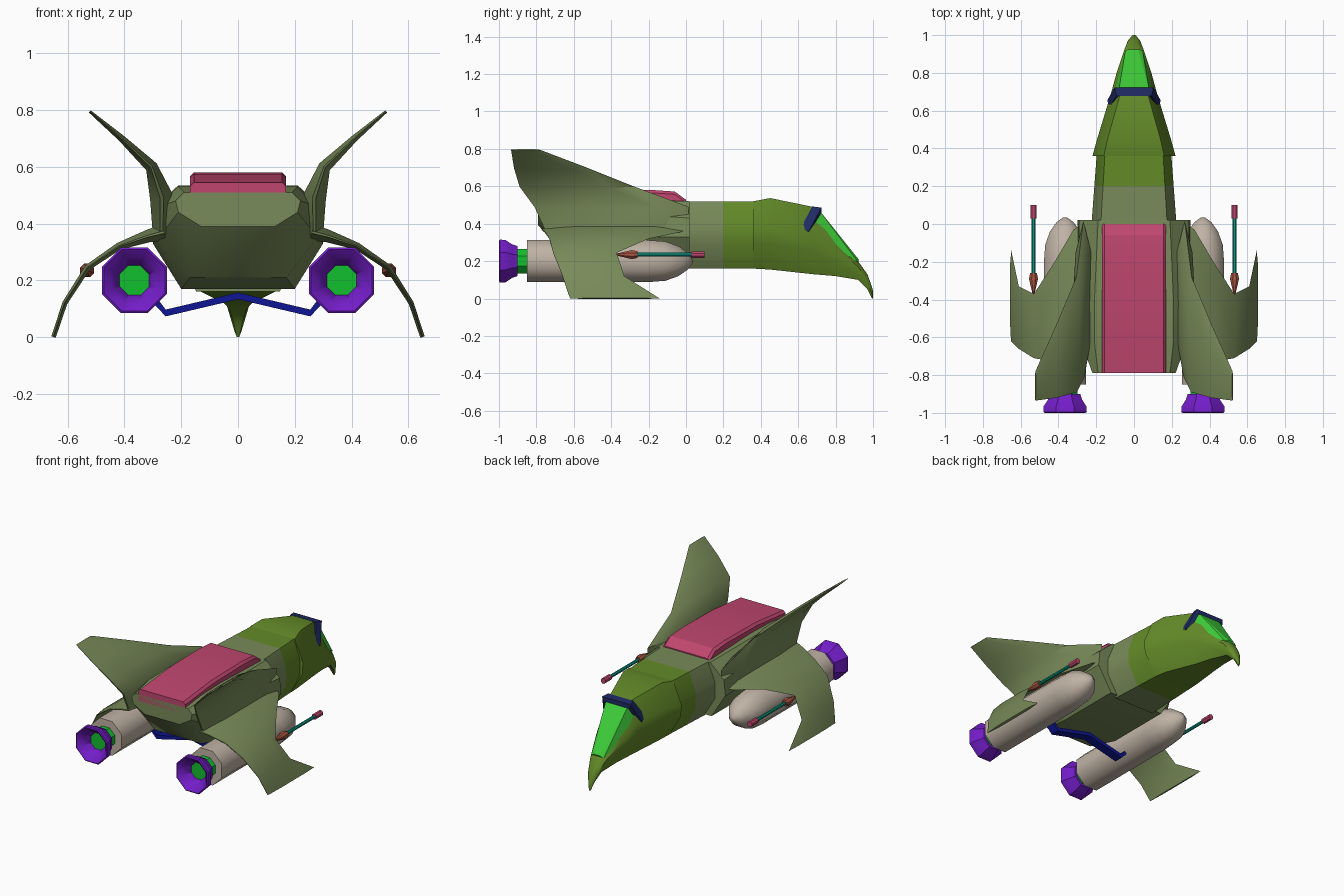
import bpy, bmesh, math
from mathutils import Vector

if "Cube" in bpy.data.objects:
    bpy.data.objects.remove(bpy.data.objects["Cube"])


def mat(name, r, g, b):
    m = bpy.data.materials.new(name)
    m.diffuse_color = [(c / 255) ** 2.2 for c in (r, g, b)] + [1]
    m.use_nodes = True
    m.node_tree.nodes["Principled BSDF"].inputs["Base Color"].default_value = m.diffuse_color
    return m


HULL = mat("hull_green", 120, 138, 90)
OLIVE = mat("olive", 100, 138, 45)
PINK = mat("pink", 190, 72, 110)
PURPLE = mat("purple", 115, 35, 200)
GREEN = mat("green", 25, 190, 50)
NAVY = mat("navy", 22, 28, 145)
FRAME = mat("frame_blue", 36, 46, 100)
BEIGE = mat("beige", 190, 177, 163)
TEAL = mat("teal", 20, 150, 130)
BROWN = mat("brown", 165, 85, 65)
GLASS = mat("canopy_green", 65, 205, 60)


def finish(name, bm, m, angle=35):
    bmesh.ops.remove_doubles(bm, verts=bm.verts, dist=0.0005)
    bmesh.ops.recalc_face_normals(bm, faces=bm.faces)
    me = bpy.data.meshes.new(name)
    bm.to_mesh(me)
    bm.free()
    me.materials.append(m)
    if angle:
        me.polygons.foreach_set("use_smooth", [True] * len(me.polygons))
        me.set_sharp_from_angle(angle=math.radians(angle))
    ob = bpy.data.objects.new(name, me)
    bpy.context.collection.objects.link(ob)
    return ob


def loft(name, rings, m, angle=35, closed=False):
    bm = bmesh.new()
    vs = [[bm.verts.new(p) for p in r] for r in rings]
    n = len(vs[0])
    pairs = list(zip(vs, vs[1:])) + ([(vs[-1], vs[0])] if closed else [])
    for a, b in pairs:
        for i in range(n):
            j = (i + 1) % n
            bm.faces.new((a[i], a[j], b[j], b[i]))
    if not closed:
        bm.faces.new(vs[0])
        bm.faces.new(vs[-1])
    return finish(name, bm, m, angle)


def body(name, sections, m, angle=35):
    """Loft of left-right symmetric sections: (y, half outline from top down)."""
    rings = []
    for y, half in sections:
        rings.append([(x, y, z) for x, z in half] + [(-x, y, z) for x, z in reversed(half)])
    return loft(name, rings, m, angle)


def lathe(name, x, z, profile, m, n=8, angle=35, closed=False):
    """Octagonal turned part along y; the profile is (y, distance to the flats)."""
    k = 1 / math.cos(math.pi / n)
    rings = [[(x + r * k * math.cos((i + .5) * math.tau / n), y,
               z + r * k * math.sin((i + .5) * math.tau / n)) for i in range(n)] for y, r in profile]
    return loft(name, rings, m, angle, closed)


def blade(name, side, sections, m):
    """Wing from sections (x, z, lead y, trail y, half thickness)."""
    rings = []
    for i, (x, z, y0, y1, t) in enumerate(sections):
        a, b = sections[max(i - 1, 0)], sections[min(i + 1, len(sections) - 1)]
        d = Vector((b[0] - a[0], b[1] - a[1])).normalized()
        nx, nz = -d.y * t, d.x * t
        ring = [(0, 0), (.2, 1), (.75, 1), (1, .15), (1, -.15), (.75, -1), (.2, -1)]
        rings.append([(side * (x + nx * s), y0 + (y1 - y0) * f, z + nz * s) for f, s in ring])
    return loft(name, rings, m, 40)


def rod(name, pts, w, h, m):
    """Bar along points spread mainly in x, rectangular section."""
    rings = []
    for i, p in enumerate(pts):
        p = Vector(p)
        d = (Vector(pts[min(i + 1, len(pts) - 1)]) - Vector(pts[max(i - 1, 0)])).normalized()
        side = Vector((0, 1, 0))
        side = (side - d * side.dot(d)).normalized()
        up = d.cross(side)
        rings.append([p + side * a * w + up * b * h for a, b in ((-1, -1), (1, -1), (1, 1), (-1, 1))])
    return loft(name, rings, m, 0)


# main hull, tapering up at the rear
body("hull", [
    (.02, [(.19, .52), (.29, .43), (.30, .33), (.2, .17)]),
    (-.42, [(.21, .535), (.29, .46), (.30, .33), (.2, .17)]),
    (-.62, [(.21, .53), (.28, .46), (.28, .35), (.17, .21)]),
    (-.79, [(.19, .51), (.22, .48), (.21, .44), (.13, .39)])], HULL)

# neck, plain rear part and olive front part
neck = lambda w: [(w * .78, .52), (w, .40), (w, .29), (w * .65, .16)]
body("neck_rear", [(0, neck(.225)), (.2, neck(.21))], HULL)
body("neck_front", [(.2, neck(.21)), (.4, neck(.195))], OLIVE)

# beaked head
body("head", [
    (.36, [(.16, .52), (.22, .38), (.215, .30), (.13, .16)]),
    (.45, [(.14, .537), (.195, .39), (.19, .29), (.12, .155)]),
    (.68, [(.075, .49), (.125, .36), (.12, .26), (.07, .13)]),
    (.80, [(.05, .33), (.092, .27), (.085, .2), (.05, .12)]),
    (.92, [(.03, .20), (.052, .17), (.048, .14), (.03, .10)]),
    (.97, [(.018, .13), (.033, .10), (.03, .08), (.015, .05)]),
    (.995, [(.006, .06), (.012, .045), (.012, .02), (.004, .0)]),
    (1.0, [(.003, .04), (.006, .03), (.006, .015), (.003, .002)])], OLIVE, 40)

# canopy glass wedge
bm = bmesh.new()
for s in (-1, 1):
    for p in ((.08, .71, .475), (.122, .655, .365), (.045, .92, .195), (.022, .925, .207),
              (.05, .70, .33)):
        bm.verts.new((s * p[0], p[1], p[2]))
bmesh.ops.convex_hull(bm, input=bm.verts)
finish("canopy", bm, GLASS, 0)

# canopy frame
rod("canopy_frame", [(-.122, .635, .365), (-.09, .70, .475), (.09, .70, .475), (.122, .635, .365)],
    .024, .016, FRAME)

# raised back panel
panel = lambda z, w: [(w - .015, z), (w, z - .015), (w, z - .08)]
body("back_panel", [
    (0, panel(.528, .17)), (-.06, panel(.572, .17)), (-.18, panel(.58, .17)),
    (-.5, panel(.575, .17)), (-.79, panel(.545, .17))], PINK, 30)

# strut under the hull joining the engines
rod("engine_strut", [(-.31, -.45, .15), (-.255, -.45, .085), (0, -.45, .145),
                     (.255, -.45, .085), (.31, -.45, .15)], .03, .012, NAVY)

for s, tag in ((-1, "left"), (1, "right")):
    # upper fin
    blade("fin_" + tag, s, [
        (.27, .36, .01, -.75, .03), (.268, .49, .015, -.81, .042),
        (.305, .60, -.28, -.89, .022), (.41, .70, -.53, -.92, .012),
        (.522, .795, -.78, -.935, .005)], HULL)
    # drooping wing
    blade("wing_" + tag, s, [
        (.26, .37, .01, -.77, .03), (.32, .355, -.03, -.755, .022), (.42, .32, -.2, -.73, .013),
        (.53, .245, -.37, -.71, .011), (.61, .12, -.33, -.66, .009), (.65, .0, -.14, -.62, .008)], HULL)
    # engine
    ex = .365 * s
    lathe("nacelle_" + tag, ex, .2,
          [(-.85, .112), (-.2, .112), (-.11, .105), (-.04, .08), (.01, .045), (.035, .01)], BEIGE, 8, 50)
    lathe("collar_" + tag, ex, .2, [(-.93, .065), (-.84, .065)], GREEN)
    lathe("nozzle_" + tag, ex, .2,
          [(-.90, .08), (-.93, .09), (-.965, .113), (-.995, .115), (-1.0, .108),
           (-.975, .08), (-.93, .052), (-.90, .05)], PURPLE, 8, 30, True)
    # wing gun
    gx = .532 * s
    lathe("gun_base_" + tag, gx, .235, [(-.385, .002), (-.29, .024), (-.26, .018)], BROWN)
    lathe("gun_barrel_" + tag, gx, .235, [(-.28, .01), (.04, .01)], TEAL)
    lathe("gun_muzzle_" + tag, gx, .235, [(.03, .017), (.1, .017)], PINK)
